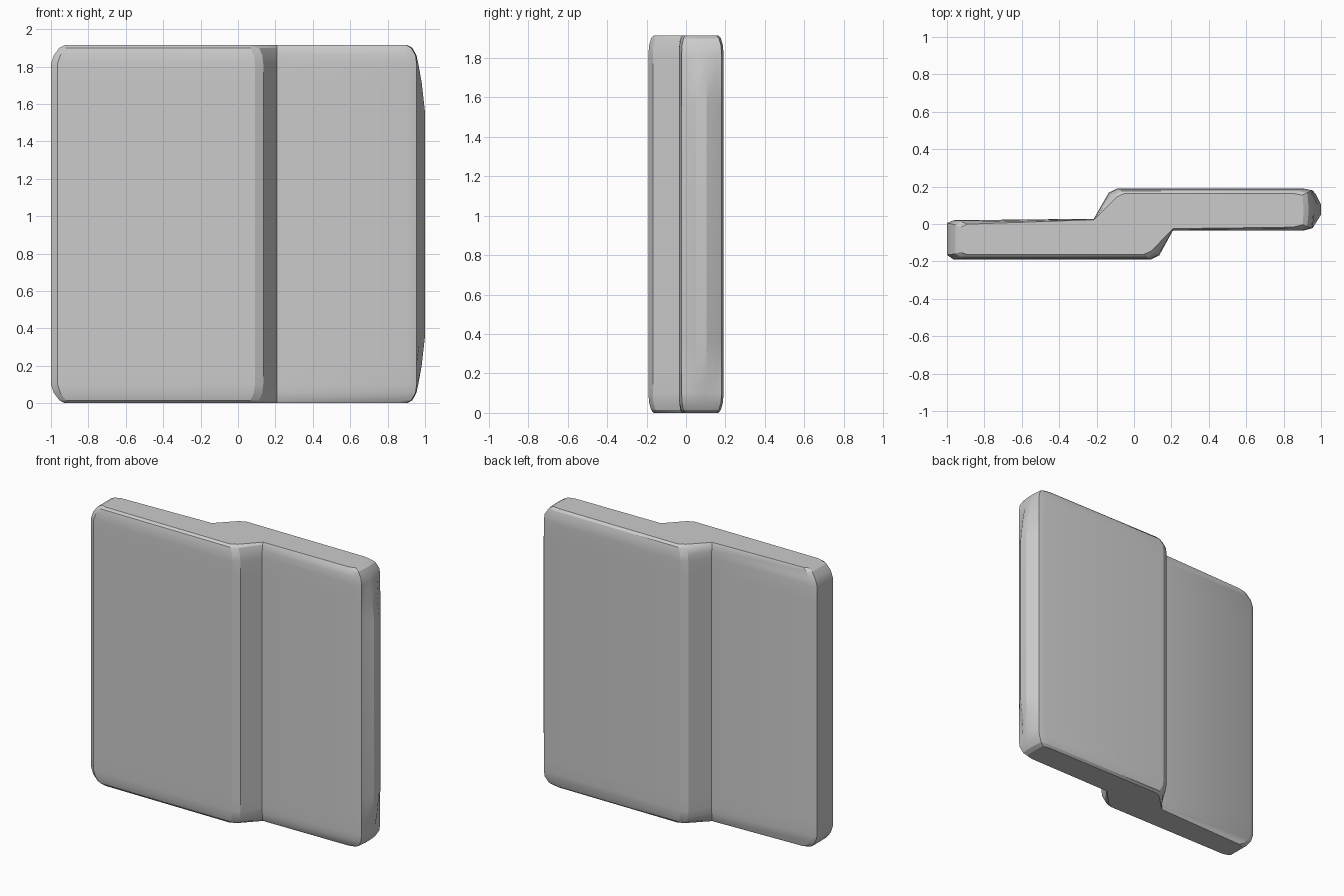
import bpy
import bmesh
from math import radians

if "Cube" in bpy.data.objects:
    bpy.data.objects.remove(bpy.data.objects["Cube"])

HEIGHT = 1.915


# Z-shaped cross-section; the arguments pull in the ends, slopes and faces
def section(left, slope, right, bulge, face):
    tip = 1.0 - bulge
    end = 0.955 - right
    return [
        (-1 + left, -0.165 + face / 2), (-0.965 + left, -0.19 + face),
        (0.09 - slope, -0.19 + face), (0.135 - slope, -0.168 + face),
        (0.208, -0.035 + face * 0.4),
        (end - 0.05, -0.035 + face * 0.7), (end, -0.022 + face * 0.7),
        (max(end + 0.003, tip - 0.025), 0.01), (tip, 0.05), (tip, 0.105),
        (max(end + 0.003, tip - 0.025), 0.155 - face / 2),
        (end, 0.18 - face), (end - 0.05, 0.19 - face),
        (-0.09 + slope, 0.19 - face), (-0.135 + slope, 0.168 - face),
        (-0.215, 0.028 - face * 0.2),
        (-0.965 + left, 0.02 - face * 0.8), (-1 + left, 0.005 - face * 0.8),
    ]


# Softened edge levels for the lower half, mirrored for the upper half
half = [
    (0.0, (0.075, 0.04, 0.055, 0.095, 0.026)),
    (0.015, (0.045, 0.022, 0.03, 0.068, 0.013)),
    (0.055, (0.015, 0.005, 0.006, 0.046, 0.002)),
    (0.1, (0.0, 0.0, 0.0, 0.036, 0.0)),
    (0.2, (0.0, 0.0, 0.0, 0.018, 0.0)),
    (0.36, (0.0, 0.0, 0.0, 0.0, 0.0)),
]
levels = half + [(HEIGHT - z, p) for z, p in reversed(half)]

# Stepped panel: stack the sections, skin the sides and cap both ends
bm = bmesh.new()
rings = [[bm.verts.new((x, y, z)) for x, y in section(*p)] for z, p in levels]
for low, high in zip(rings, rings[1:]):
    for i in range(len(low)):
        j = (i + 1) % len(low)
        bm.faces.new((low[i], low[j], high[j], high[i]))
bm.faces.new(list(reversed(rings[0])))
bm.faces.new(rings[-1])
bmesh.ops.recalc_face_normals(bm, faces=bm.faces[:])
mesh = bpy.data.meshes.new("stepped_panel")
bm.to_mesh(mesh)
bm.free()
panel = bpy.data.objects.new("stepped_panel", mesh)
bpy.context.collection.objects.link(panel)

# Smooth the rounded rims and keep the step creases sharp
bpy.context.view_layer.objects.active = panel
panel.select_set(True)
bpy.ops.object.shade_smooth_by_angle(angle=radians(25))
